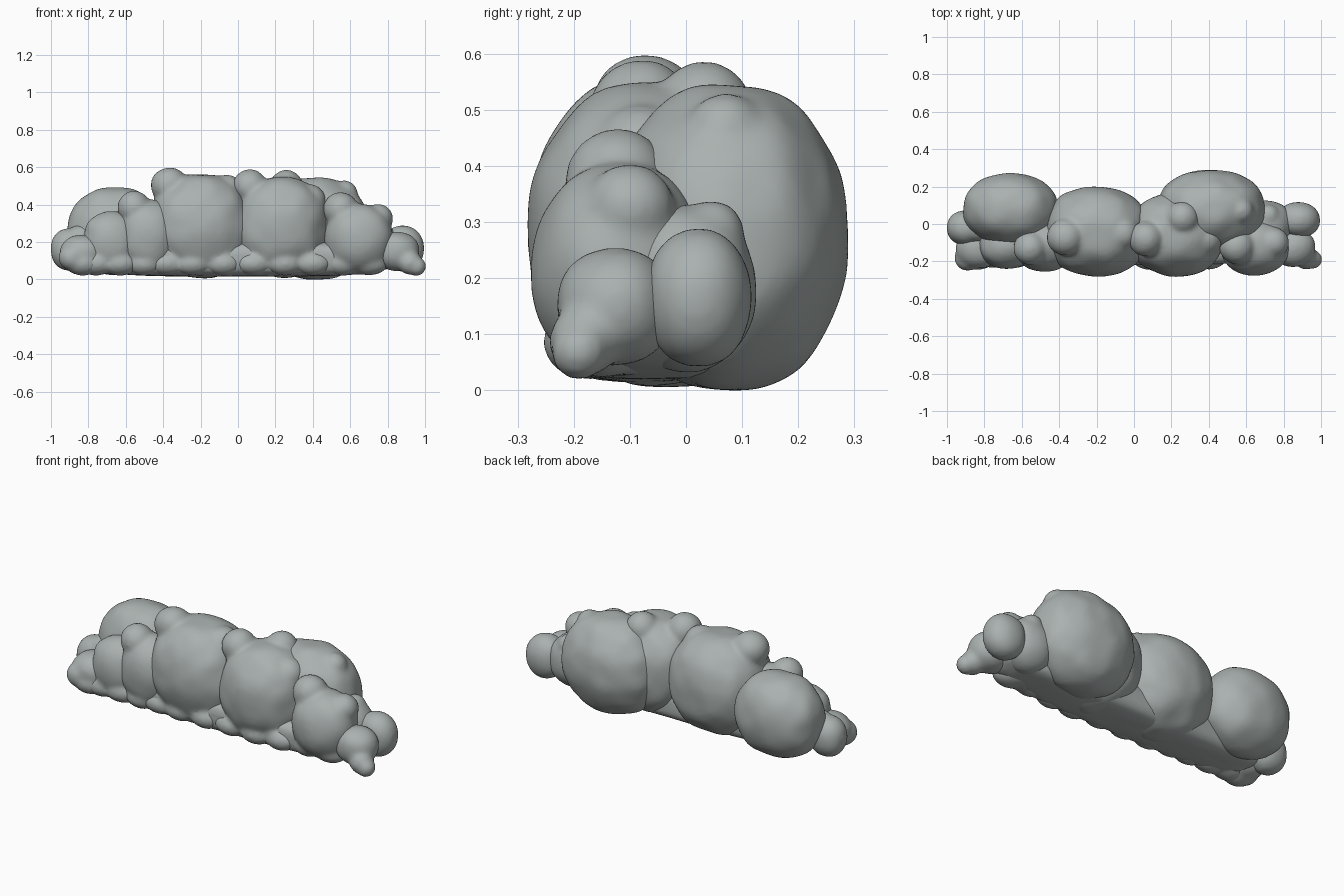
import bpy, bmesh
from mathutils import Vector, noise

cube = bpy.data.objects.get("Cube")
if cube:
    bpy.data.objects.remove(cube, do_unlink=True)

mat = bpy.data.materials.new("soft grey")
mat.use_nodes = True
colour = (0.40, 0.44, 0.43, 1)
mat.diffuse_color = colour
mat.node_tree.nodes["Principled BSDF"].inputs["Base Color"].default_value = colour


def add_blob(bm, centre, radii, power):
    """Rounded ellipsoid; a power above 2 makes it slightly boxy."""
    c, r = Vector(centre), Vector(radii)
    for v in bmesh.ops.create_icosphere(bm, subdivisions=4, radius=1)["verts"]:
        d = v.co.normalized()
        d /= sum(abs(k) ** power for k in d) ** (1 / power)
        p = c + d * r
        v.co = c + d * r * (1 + 0.04 * noise.noise(p * 10))


def puff(name, centre, radii, bumps=(), feet=(), power=2.15):
    """One cloud lobe with its bumps and feet melted into the surface."""
    bm = bmesh.new()
    add_blob(bm, centre, radii, power)
    for x, y, z, r in bumps:
        add_blob(bm, (x, y, z), (r, r, r), 2)
    for x, y in feet:
        add_blob(bm, (x, y, 0.085), (0.1, 0.075, 0.065), 2)
    for v in bm.verts:
        v.co.z = max(v.co.z, 0)
    mesh = bpy.data.meshes.new(name)
    bm.to_mesh(mesh)
    bm.free()
    mesh.materials.append(mat)
    ob = bpy.data.objects.new(name, mesh)
    bpy.context.collection.objects.link(ob)
    remesh = ob.modifiers.new("merge", "REMESH")
    remesh.mode = "VOXEL"
    remesh.voxel_size = 0.011
    remesh.use_smooth_shade = True
    soften = ob.modifiers.new("soften", "SMOOTH")
    soften.factor = 0.5
    soften.iterations = 14


# Large lobes
puff("back_right_lobe", (-0.66, 0.08, 0.26), (0.255, 0.19, 0.235))
puff("middle_right_lobe", (-0.2, -0.04, 0.285), (0.28, 0.24, 0.28),
     [(-0.365, -0.07, 0.5, 0.1), (-0.06, -0.05, 0.47, 0.09)],
     [(-0.38, -0.16), (-0.24, -0.17), (-0.08, -0.17)], 2.25)
puff("middle_left_lobe", (0.23, -0.055, 0.28), (0.255, 0.225, 0.27),
     [(0.065, -0.08, 0.495, 0.095), (0.26, 0.03, 0.495, 0.09),
      (0.38, -0.08, 0.42, 0.09)],
     [(0.08, -0.17), (0.25, -0.18), (0.4, -0.17)], 2.25)
puff("back_left_lobe", (0.41, 0.075, 0.272), (0.292, 0.215, 0.276),
     [(0.57, 0.07, 0.46, 0.07)])

# Front lobes
puff("front_left_lobe", (0.645, -0.12, 0.215), (0.185, 0.155, 0.19),
     [(0.55, -0.12, 0.37, 0.095), (0.75, -0.1, 0.325, 0.08)],
     [(0.56, -0.15), (0.7, -0.15)])
puff("front_right_lobe", (-0.48, -0.11, 0.23), (0.165, 0.145, 0.2),
     [(-0.555, -0.13, 0.385, 0.09)], [(-0.5, -0.16)])
puff("outer_right_lobe", (-0.68, -0.115, 0.2), (0.15, 0.125, 0.165),
     [(-0.74, -0.13, 0.26, 0.08)], [(-0.63, -0.16), (-0.76, -0.16)])

# Small end lobes
puff("left_inner_lobe", (0.71, 0.0, 0.18), (0.14, 0.125, 0.15),
     [(0.72, 0.045, 0.28, 0.06)])
puff("left_end_ball", (0.88, 0.022, 0.165), (0.117, 0.095, 0.123))
puff("left_end_lobe", (0.85, -0.125, 0.15), (0.12, 0.105, 0.105),
     [(0.92, -0.18, 0.09, 0.065), (0.955, -0.19, 0.07, 0.052)])
puff("right_end_ball", (-0.9, -0.02, 0.16), (0.103, 0.095, 0.112),
     [(-0.84, -0.02, 0.22, 0.075)])
puff("right_end_lobe", (-0.83, -0.13, 0.14), (0.125, 0.105, 0.1),
     [(-0.89, -0.18, 0.115, 0.07)], [(-0.83, -0.17)])

# Flat underside joining the lobes
puff("underside", (0, -0.07, 0.11), (0.84, 0.15, 0.095), power=3.5)
